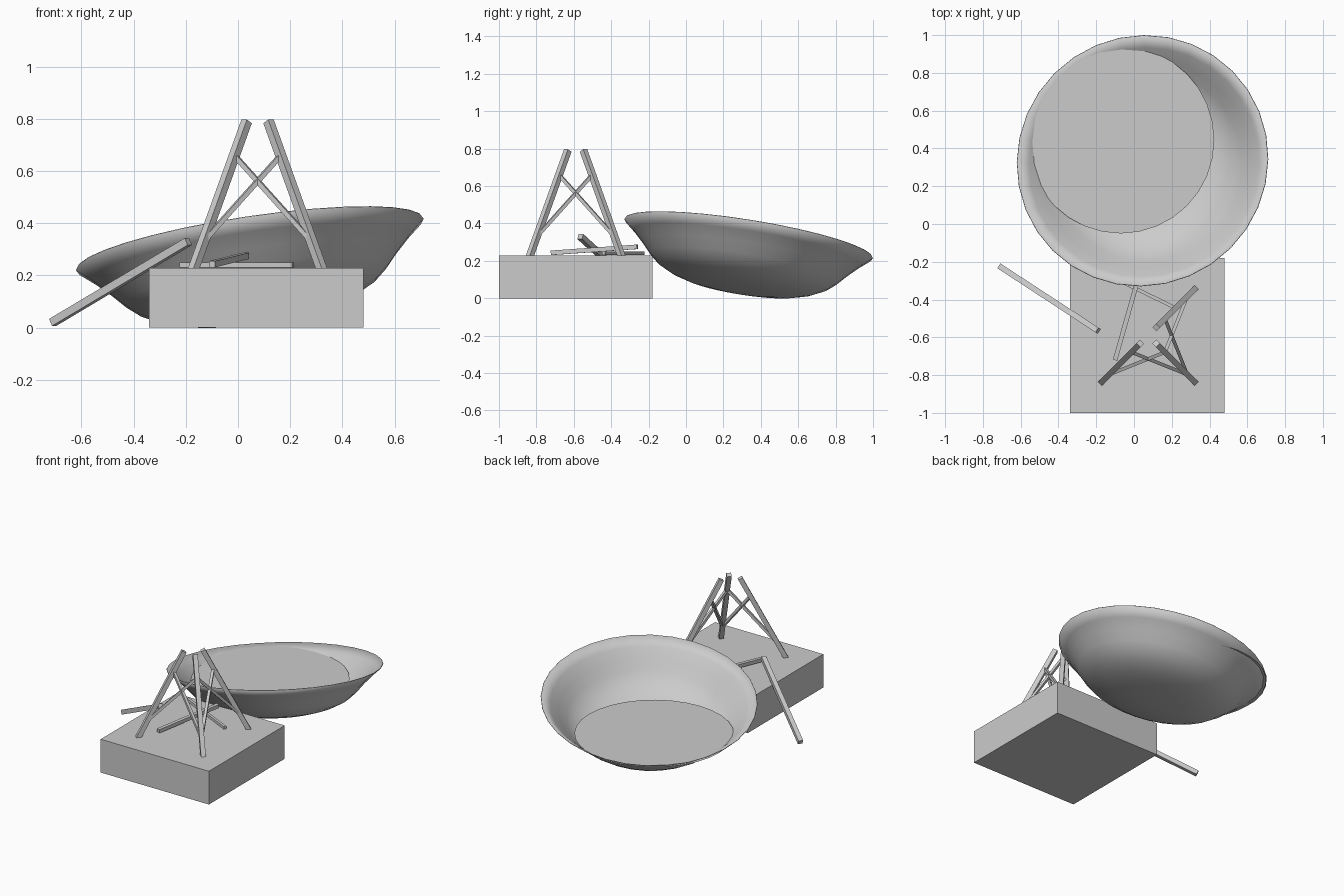
import bpy, bmesh, math
from mathutils import Vector

if "Cube" in bpy.data.objects:
    bpy.data.objects.remove(bpy.data.objects["Cube"])


def finish(bm, name, smooth=False):
    bmesh.ops.recalc_face_normals(bm, faces=bm.faces)
    me = bpy.data.meshes.new(name)
    bm.to_mesh(me)
    bm.free()
    ob = bpy.data.objects.new(name, me)
    bpy.context.collection.objects.link(ob)
    if smooth:
        bpy.ops.object.select_all(action='DESELECT')
        ob.select_set(True)
        bpy.context.view_layer.objects.active = ob
        bpy.ops.object.shade_smooth_by_angle(angle=math.radians(40))
    return ob


def box(name, center, size):
    bm = bmesh.new()
    bmesh.ops.create_cube(bm, size=1)
    bmesh.ops.scale(bm, vec=size, verts=bm.verts)
    ob = finish(bm, name)
    ob.location = center
    return ob


def bar(name, a, b, width):
    a, b = Vector(a), Vector(b)
    ob = box(name, (a + b) / 2, (width, width, (b - a).length))
    ob.rotation_mode = 'QUATERNION'
    ob.rotation_quaternion = (b - a).to_track_quat('Z', 'Y')
    return ob


# square plinth
box("plinth", (0.07, -0.59, 0.114), (0.82, 0.82, 0.228))

# broken tower: three standing legs, the back left one has fallen
CX, CY, Z0, Z1 = 0.075, -0.59, 0.22, 0.79


def on_leg(sx, sy, z):
    off = 0.247 - 0.205 * (z - Z0) / (Z1 - Z0)
    return (CX + sx * off, CY + sy * off, z)


for name, sx, sy in (("front_left_leg", -1, -1), ("front_right_leg", 1, -1),
                     ("back_right_leg", 1, 1)):
    bar(name, on_leg(sx, sy, Z0), on_leg(sx, sy, Z1), 0.03)

# crossed braces on the front and right faces
for face, p, q in (("front", (-1, -1), (1, -1)), ("right", (1, -1), (1, 1))):
    for i, (lo, hi) in enumerate(((p, q), (q, p))):
        bar(f"{face}_brace_{i + 1}", on_leg(*lo, 0.33), on_leg(*hi, 0.66), 0.018)

# fallen pieces
bar("fallen_leg", (-0.71, -0.225, 0.02), (-0.19, -0.565, 0.33), 0.03)
bar("fallen_beam", (-0.10, -0.72, 0.243), (0.03, -0.26, 0.275), 0.024)
bar("fallen_brace", (-0.22, -0.23, 0.24), (0.21, -0.44, 0.24), 0.018)

# tilted bowl
profile = [(0.672, 0), (0.615, -0.048), (0.56, -0.102), (0.51, -0.157), (0.46, -0.2),
           (0.39, -0.235), (0.31, -0.259), (0.21, -0.273), (0.1, -0.28), (0, -0.282)]
bm = bmesh.new()
vs = [bm.verts.new((r, 0, z)) for r, z in profile]
es = [bm.edges.new(e) for e in zip(vs, vs[1:])]
bmesh.ops.spin(bm, geom=vs + es, cent=(0, 0, 0), axis=(0, 0, 1),
               angle=math.tau, steps=32, use_merge=True)
bmesh.ops.remove_doubles(bm, verts=bm.verts, dist=1e-4)
bowl = finish(bm, "bowl", smooth=True)
bowl.location = (0.045, 0.335, 0.32)
bowl.rotation_mode = 'QUATERNION'
bowl.rotation_quaternion = Vector((0, 0, 1)).rotation_difference(Vector((-0.15, 0.16, 1)))
shell = bowl.modifiers.new("thin_wall", 'SOLIDIFY')
shell.thickness = 0.004
shell.offset = 0

# level water lying in the bowl
bm = bmesh.new()
bmesh.ops.create_circle(bm, cap_ends=True, segments=32, radius=0.495)
water = finish(bm, "water")
water.location = (-0.07, 0.445, 0.165)
